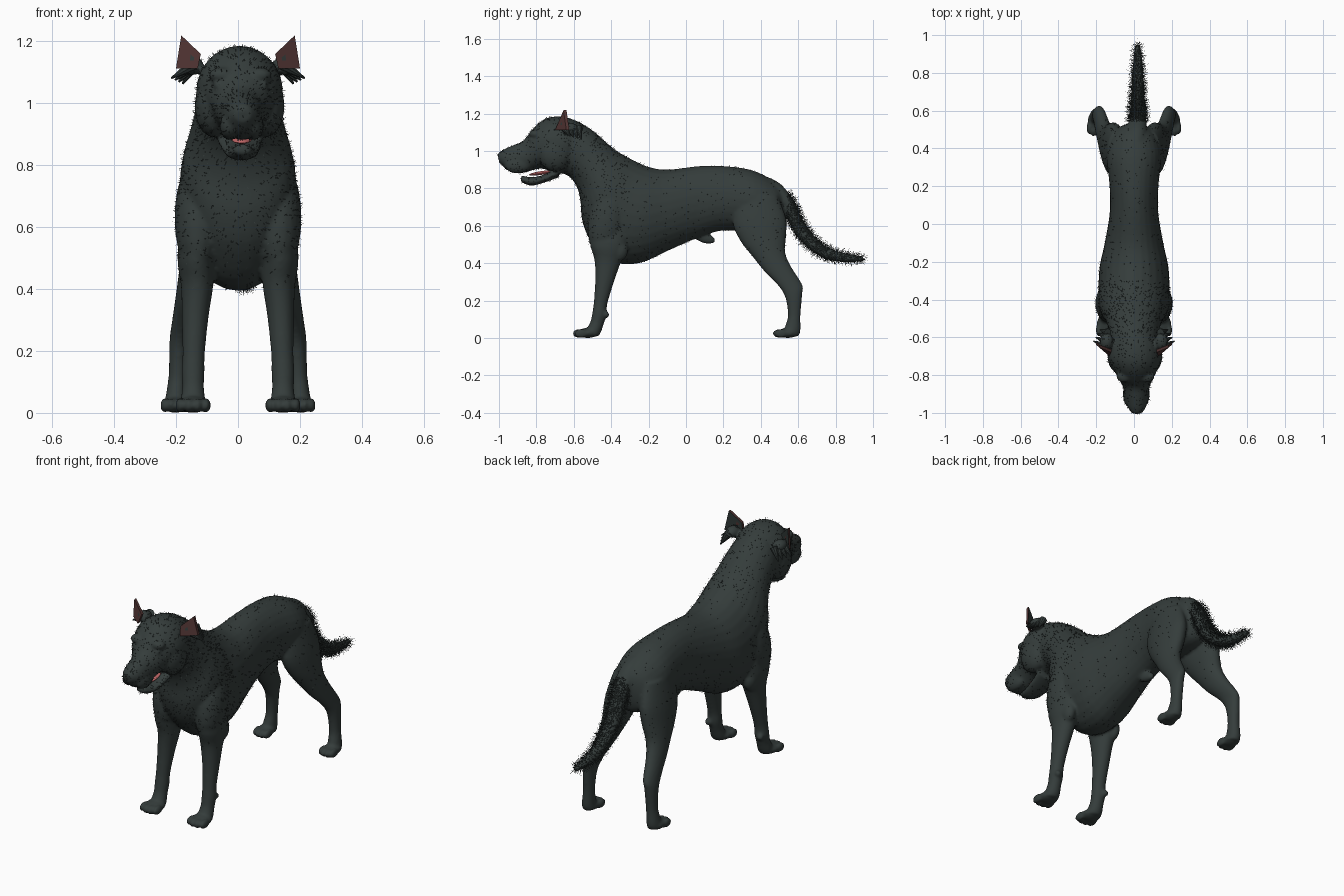
import bpy, bmesh, math, random
from mathutils import Vector, Matrix

random.seed(4)
cube = bpy.data.objects.get("Cube")
if cube:
    bpy.data.objects.remove(cube)


def material(name, rgb):
    m = bpy.data.materials.new(name)
    m.use_nodes = True
    m.diffuse_color = (*rgb, 1)
    bsdf = m.node_tree.nodes["Principled BSDF"]
    bsdf.inputs["Base Color"].default_value = (*rgb, 1)
    bsdf.inputs["Roughness"].default_value = 0.8
    return m


COAT = material("dark grey coat", (0.035, 0.046, 0.044))
EAR = material("brown ear skin", (0.085, 0.036, 0.034))
TONGUE = material("pink tongue", (0.55, 0.14, 0.14))


def make_object(name, bm, mats):
    me = bpy.data.meshes.new(name)
    bm.to_mesh(me)
    bm.free()
    for m in mats:
        me.materials.append(m)
    ob = bpy.data.objects.new(name, me)
    bpy.context.collection.objects.link(ob)
    return ob


def blend(a, b, c, d, t):
    """Smooth interpolation between b and c."""
    return [0.5 * (2 * q + (r - p) * t + (2 * p - 5 * q + 4 * r - s) * t * t
                   + (3 * q - p - 3 * r + s) * t ** 3)
            for p, q, r, s in zip(a, b, c, d)]


def loft(bm, sections, side=1, steps=4, sides=28):
    """Each section: one edge (y, z), opposite edge (y, z), half width, centre x."""
    n = len(sections)
    rows = []
    for i in range(n - 1):
        quad = [sections[max(0, min(n - 1, i + k))] for k in (-1, 0, 1, 2)]
        rows += [blend(*quad, k / steps) for k in range(steps)]
    rows.append(list(sections[-1]))
    rings = []
    for y1, z1, y2, z2, w, cx in rows:
        ring = []
        for k in range(sides):
            a = math.tau * k / sides
            u = math.cos(a) / 2
            ring.append(bm.verts.new((side * (cx + w * math.sin(a)),
                                      (y1 + y2) / 2 + u * (y1 - y2),
                                      (z1 + z2) / 2 + u * (z1 - z2))))
        rings.append(ring)
    faces = [bm.faces.new(rings[0]), bm.faces.new(rings[-1][::-1])]
    for p, q in zip(rings, rings[1:]):
        for k in range(sides):
            j = (k + 1) % sides
            faces.append(bm.faces.new((p[k], q[k], q[j], p[j])))
    bmesh.ops.recalc_face_normals(bm, faces=faces)


def blob(bm, centre, radii, tilt=0):
    mat = (Matrix.Translation(centre) @ Matrix.Rotation(tilt, 4, 'X')
           @ Matrix.Diagonal((*radii, 1)))
    bmesh.ops.create_uvsphere(bm, u_segments=20, v_segments=12, radius=1, matrix=mat)


# Body, neck, head, legs and tail are fused into one skin
body = bmesh.new()
trunk = [
    (.52, .80, .535, .66, .04, 0), (.47, .84, .50, .58, .11, 0),
    (.36, .895, .38, .56, .145, 0), (.22, .918, .2, .575, .13, 0),
    (.08, .92, .05, .53, .128, 0), (-.1, .90, -.1, .465, .155, 0),
    (-.2, .915, -.25, .40, .182, 0), (-.27, .945, -.4, .41, .188, 0),
    (-.32, .97, -.51, .52, .188, 0), (-.37, 1.0, -.555, .63, .175, 0),
    (-.42, 1.04, -.565, .74, .155, 0), (-.5, 1.11, -.585, .81, .138, 0),
    (-.58, 1.158, -.62, .86, .13, 0), (-.64, 1.17, -.66, .88, .12, .005)]
head = [
    (-.56, 1.15, -.58, .90, .1, 0), (-.64, 1.18, -.64, .88, .135, .005),
    (-.72, 1.182, -.71, .89, .138, .005), (-.78, 1.155, -.77, .905, .115, .008),
    (-.83, 1.105, -.81, .9, .09, .01), (-.87, 1.055, -.86, .885, .07, .012),
    (-.93, 1.028, -.92, .882, .06, .014), (-.975, 1.008, -.965, .905, .048, .015),
    (-1.005, .988, -1.0, .94, .026, .015)]
jaw = [
    (-.68, .915, -.68, .86, .075, .005), (-.76, .874, -.76, .83, .062, .01),
    (-.82, .86, -.83, .815, .048, .012), (-.88, .868, -.885, .836, .026, .015)]
tail = [
    (.44, .86, .44, .77, .05, .01), (.51, .82, .48, .74, .05, .015),
    (.58, .73, .52, .69, .046, .02), (.62, .64, .56, .60, .042, .02),
    (.68, .55, .62, .51, .038, .02), (.76, .485, .73, .43, .032, .02),
    (.85, .455, .84, .405, .026, .02), (.95, .435, .95, .41, .014, .02)]
front_leg = [
    (-.5, .68, -.3, .68, .045, .125), (-.515, .52, -.31, .5, .06, .135),
    (-.49, .42, -.35, .4, .052, .132), (-.485, .32, -.385, .3, .043, .138),
    (-.492, .2, -.42, .185, .036, .143), (-.5, .14, -.425, .125, .037, .145),
    (-.51, .09, -.44, .075, .035, .145), (-.53, .05, -.455, .03, .04, .145),
    (-.54, .02, -.47, .008, .04, .145)]
hind_leg = [
    (.27, .76, .49, .76, .05, .09), (.25, .62, .535, .64, .064, .105),
    (.29, .52, .535, .54, .062, .12), (.36, .43, .53, .46, .052, .14),
    (.42, .355, .56, .385, .042, .16), (.485, .29, .622, .285, .034, .18),
    (.53, .22, .622, .24, .031, .19), (.545, .12, .612, .12, .029, .195),
    (.53, .06, .612, .04, .034, .2), (.53, .02, .6, .008, .036, .2)]
for part in (trunk, head, jaw, tail):
    loft(body, part)


def paw(bm, x, y, width):
    blob(bm, (x, y + .03, .027), (width, .055, .027))
    for i in range(4):
        s = (i - 1.5) / 1.5
        blob(bm, (x + s * width * .8, y - .022 + .016 * abs(s), .024),
             (width * .3, .036, .024))


for side in (-1, 1):
    loft(body, front_leg, side)
    loft(body, hind_leg, side)
    paw(body, side * .145, -.555, .052)
    paw(body, side * .203, .515, .043)
    # Shoulder, elbow, cheek, brow, eyelid and lip masses
    blob(body, (side * .13, -.42, .63), (.075, .1, .19), -.2)
    blob(body, (side * .15, -.36, .47), (.035, .05, .06))
    blob(body, (side * .085 + .005, -.7, .99), (.06, .09, .1))
    blob(body, (side * .06 + .008, -.805, 1.09), (.042, .035, .025))
    blob(body, (side * .068 + .008, -.822, 1.058), (.02, .016, .015))
    blob(body, (side * .038 + .012, -.9, .925), (.033, .07, .045))
    blob(body, (side * .145, -.62, 1.12), (.035, .045, .03))
    blob(body, (side * .16, -.425, .125), (.02, .014, .018))
blob(body, (.015, -.985, .975), (.034, .022, .024))
blob(body, (0, .1, .535), (.022, .06, .028), -.3)

dog = make_object("body", body, [COAT])
remesh = dog.modifiers.new("fuse", 'REMESH')
remesh.mode = 'VOXEL'
remesh.voxel_size = 0.0075
remesh.use_smooth_shade = True
smooth = dog.modifiers.new("soften", 'SMOOTH')
smooth.factor = 0.5
smooth.iterations = 5

# Tongue
bm = bmesh.new()
blob(bm, (.012, -.775, .882), (.032, .065, .01), .15)
tongue = make_object("tongue", bm, [TONGUE])
tongue.data.shade_smooth()

# Cropped ears: pointed card with brown skin in front, and a drooping flap behind
for side, label in ((1, "left"), (-1, "right")):
    bm = bmesh.new()
    inner = [(.12, -.68, 1.158), (.183, -.655, 1.218), (.2, -.64, 1.112), (.13, -.7, 1.112)]
    front = [bm.verts.new((side * x, y, z)) for x, y, z in inner]
    back = [bm.verts.new((side * x, y + .016, z)) for x, y, z in inner]
    bm.faces.new(front)
    bm.faces.new(back[::-1])
    for k in range(4):
        j = (k + 1) % 4
        bm.faces.new((front[k], back[k], back[j], front[j]))
    bmesh.ops.recalc_face_normals(bm, faces=bm.faces)
    for f in bm.faces:
        f.material_index = 1 if f.normal.y > 0.6 else 0
    make_object(label + "_ear", bm, [EAR, COAT])

    bm = bmesh.new()
    for i in range(4):
        base = Vector((side * .14, -.65 + .025 * i, 1.125))
        tip = Vector((side * (.215 - .012 * i), -.62 + .02 * i, 1.08 - .006 * i))
        turn = (tip - base).to_track_quat('Z', 'Y').to_matrix().to_4x4()
        bmesh.ops.create_cone(
            bm, cap_ends=True, segments=10, radius1=.022, radius2=.003,
            depth=(tip - base).length,
            matrix=Matrix.Translation((base + tip) / 2) @ turn)
    make_object(label + "_ear_flap", bm, [COAT])

# Short coat hairs over the skin, longer on the tail
skin = dog.evaluated_get(bpy.context.evaluated_depsgraph_get()).to_mesh()
polys = [(p.center.copy(), p.normal.copy()) for p in skin.polygons]
dog.to_mesh_clear()
hair = bmesh.new()
for c, n in polys:
    on_tail = c.y > .54 and abs(c.x - .02) < .07 and c.z > .37
    on_coat = c.z > .5 and c.y < -.3
    chance = .9 if on_tail else .12 if on_coat else .03 if c.z > .4 else 0
    if random.random() > chance:
        continue
    length = random.uniform(.015, .038) if on_tail else random.uniform(.006, .014)
    lean = Vector([random.uniform(-.5, .5) for _ in range(3)]) + Vector((0, .4, -.1))
    tip = c + (n + lean).normalized() * length
    across = n.cross(lean).normalized() * .0012
    hair.faces.new([hair.verts.new(v) for v in (c - across, c + across, tip)])
make_object("coat_hairs", hair, [COAT])
